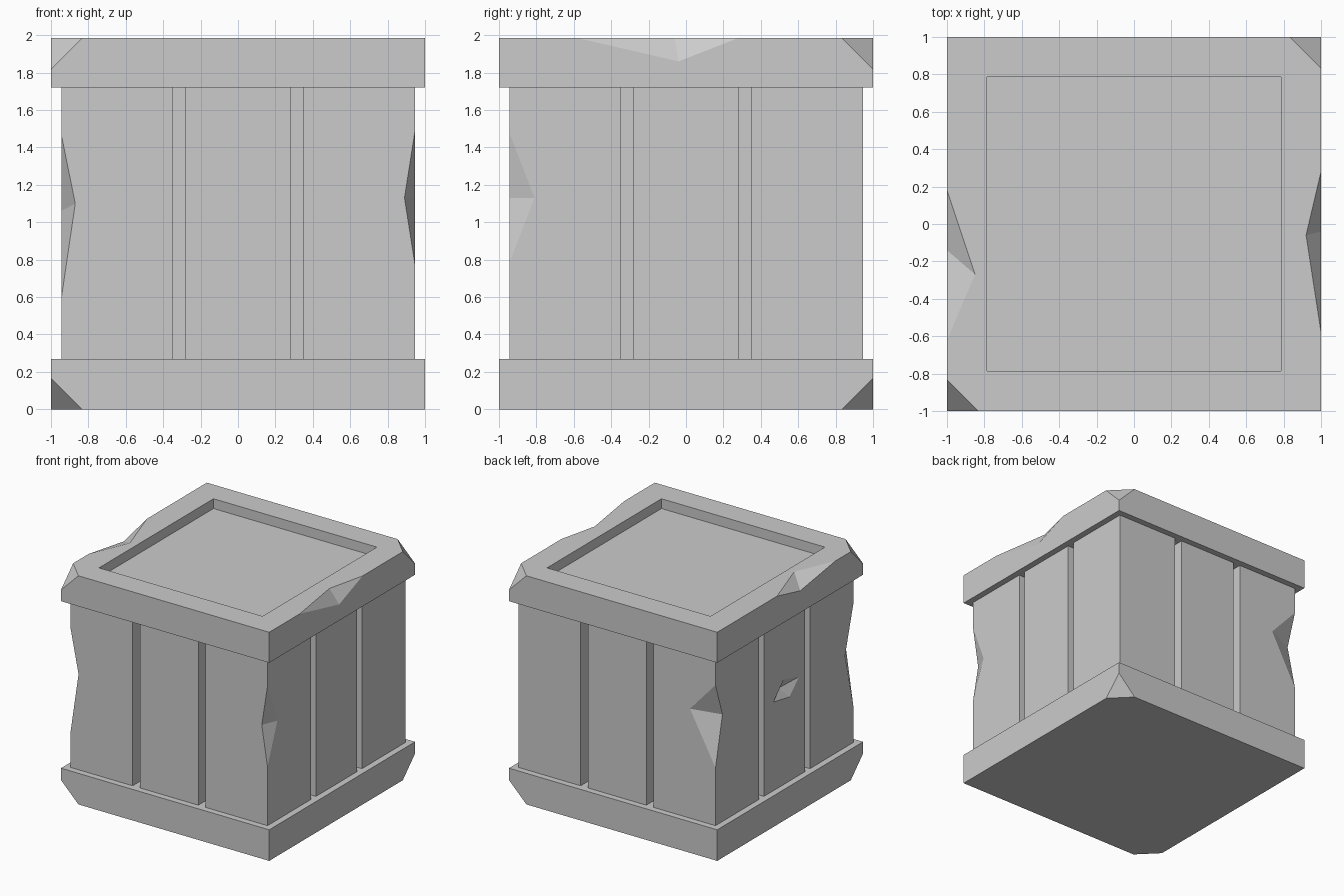
import bpy, bmesh
from mathutils import Vector, Matrix

cube = bpy.data.objects.get("Cube")
if cube:
    bpy.data.objects.remove(cube, do_unlink=True)

stone = bpy.data.materials.new("plain grey")
stone.use_nodes = True
GREY = (0.6, 0.6, 0.6, 1)
stone.diffuse_color = GREY
stone.node_tree.nodes["Principled BSDF"].inputs["Base Color"].default_value = GREY

TOP, RIM, WALL = 1.985, 1.0, 0.945


def box(bm, lo, hi):
    lo, hi = Vector(lo), Vector(hi)
    m = Matrix.Translation((lo + hi) / 2) @ Matrix.Diagonal((*(hi - lo), 1))
    bmesh.ops.create_cube(bm, size=1, matrix=m)


def chip(bm, points, pivot, grow=1.3):
    """Hull cutter, enlarged about a point on the broken surface."""
    verts = [bm.verts.new(pivot + (Vector(p) - pivot) * grow) for p in points]
    bmesh.ops.convex_hull(bm, input=verts)


def edge_chip(bm, a, b, p, q):
    """Notch on an edge: a, b lie on the edge, p, q on its two faces."""
    chip(bm, (a, b, p, q), (Vector(p) + Vector(q)) / 2)


def corner_chip(bm, sx, sy, z, dz, size=0.167):
    corner = Vector((sx * RIM, sy * RIM, z))
    cuts = [corner + Vector(d) * size for d in ((-sx, 0, 0), (0, -sy, 0), (0, 0, dz))]
    chip(bm, [corner] + cuts, sum(cuts, Vector()) / 3)


def make_object(name, bm):
    bmesh.ops.recalc_face_normals(bm, faces=bm.faces)
    mesh = bpy.data.meshes.new(name)
    bm.to_mesh(mesh)
    bm.free()
    ob = bpy.data.objects.new(name, mesh)
    bpy.context.collection.objects.link(ob)
    mesh.materials.append(stone)
    return ob


def carved_block(name, half, z0, z1, cutters):
    """Square block with the cutters subtracted."""
    bm = bmesh.new()
    box(bm, (-half, -half, z0), (half, half, z1))
    block, cutter = make_object(name, bm), make_object(name + "_cutter", cutters)
    cutter.hide_render = True
    mod = block.modifiers.new("carve", "BOOLEAN")
    mod.operation, mod.solver, mod.object = "DIFFERENCE", "EXACT", cutter
    bpy.context.view_layer.update()
    deps = bpy.context.evaluated_depsgraph_get()
    carved = bpy.data.meshes.new_from_object(block.evaluated_get(deps))
    block.modifiers.clear()
    block.data = carved
    bpy.data.objects.remove(cutter, do_unlink=True)


# Base slab with two broken corners
cuts = bmesh.new()
for s in (-1, 1):
    corner_chip(cuts, s, s, 0, 1)
carved_block("base_slab", RIM, 0, 0.27, cuts)

# Body: two plank grooves on every side
cuts = bmesh.new()
for s in (-1, 1):
    for side in (-1, 1):
        a, b = sorted((s * 0.28, s * 0.35))
        c, d = sorted((side * (WALL - 0.1), side * (WALL + 0.1)))
        box(cuts, (a, c, 0), (b, d, 2))
        box(cuts, (c, a, 0), (d, b, 2))

# Body: broken vertical edges (side signs, ends, x and y cut points)
W = WALL
for sx, sy, low, high, (px, pz), (qy, qz) in (
    (-1, -1, 0.59, 1.47, (-0.87, 1.10), (-0.83, 1.06)),
    (1, -1, 0.78, 1.48, (0.89, 1.13), (-0.81, 1.13)),
    (-1, 1, 0.77, 1.49, (-0.70, 1.22), (0.85, 1.20)),
):
    x, y = sx * W, sy * W
    edge_chip(cuts, (x, y, low), (x, y, high), (px, y, pz), (x, qy, qz))

# Body: small dent in the middle plank on one side
apex = Vector((-0.89, 0, 1.09))
rim = [(-W, y, z) for y, z in ((0.15, 1.04), (0.01, 1.18), (-0.20, 1.125), (-0.07, 1.0))]
chip(cuts, rim + [apex], apex)
carved_block("plank_body", W, 0.25, 1.74, cuts)

# Cap: sunken top panel, broken corners and broken side edges
cuts = bmesh.new()
box(cuts, (-0.785, -0.785, TOP - 0.085), (0.785, 0.785, TOP + 0.1))
for s in (-1, 1):
    corner_chip(cuts, s, s, TOP, -1)
edge_chip(cuts, (1, -0.58, TOP), (1, 0.28, TOP), (0.92, -0.06, TOP), (1, -0.04, 1.86))
edge_chip(cuts, (-1, -0.62, TOP), (-1, 0.18, TOP), (-0.85, -0.27, TOP), (-1, -0.14, 1.91))
carved_block("cap_slab", RIM, 1.72, TOP, cuts)
